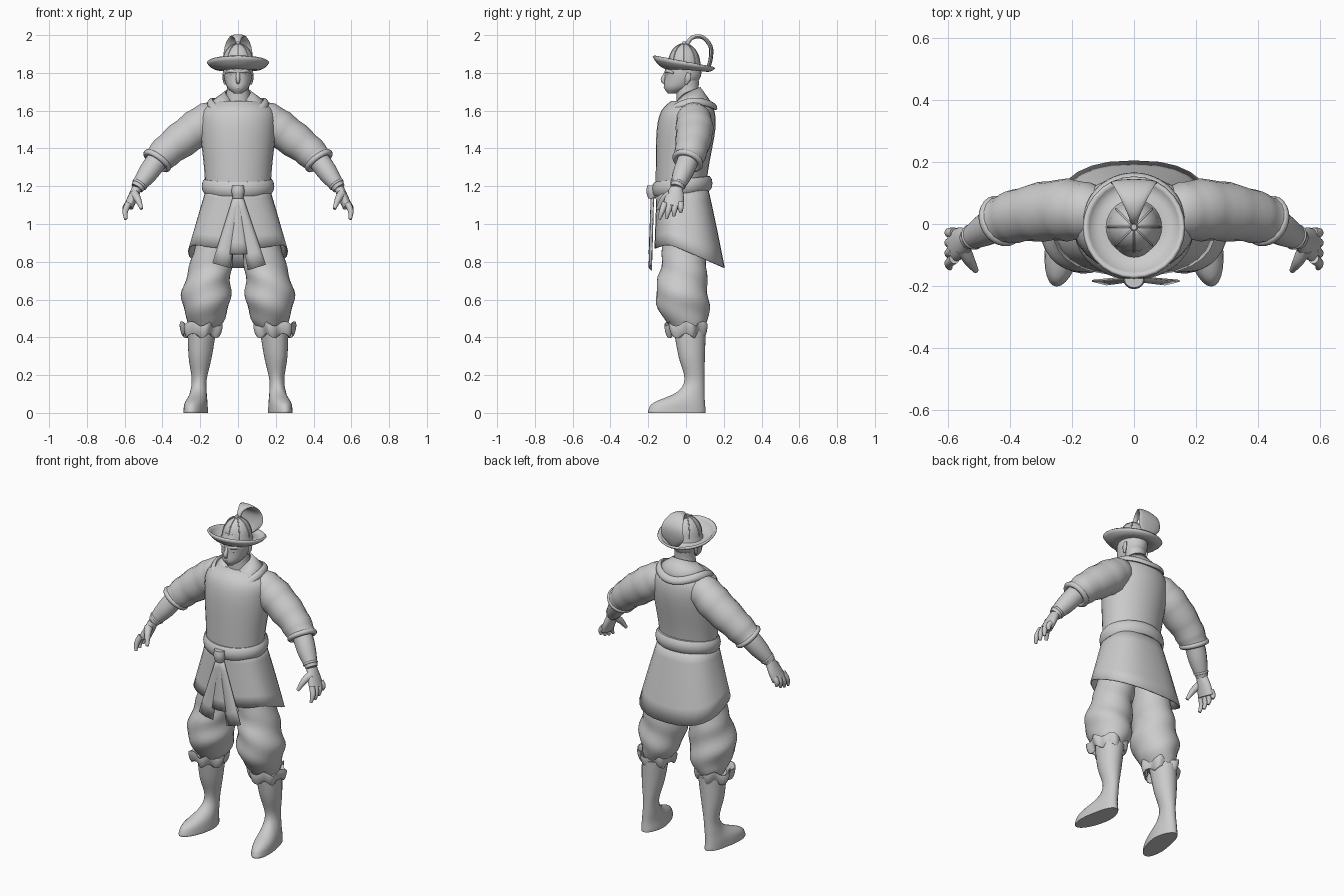
import bpy
import bmesh
from math import sin, cos, pi, radians
from mathutils import Vector

cube = bpy.data.objects.get("Cube")
if cube:
    bpy.data.objects.remove(cube, do_unlink=True)

GREY = (0.6, 0.6, 0.6, 1)
grey = bpy.data.materials.new("plain grey")
grey.use_nodes = True
grey.diffuse_color = GREY
grey.node_tree.nodes["Principled BSDF"].inputs["Base Color"].default_value = GREY


def angles(count):
    return [2 * pi * i / count for i in range(count)]


def finish(ob, mirror=False, thickness=0):
    """Colour, smooth shading and modifiers shared by every part."""
    ob.data.materials.append(grey)
    bpy.ops.object.select_all(action="DESELECT")
    ob.select_set(True)
    bpy.context.view_layer.objects.active = ob
    bpy.ops.object.shade_smooth_by_angle(angle=radians(50))
    if thickness:
        ob.modifiers.new("cloth", "SOLIDIFY").thickness = thickness
    if mirror:
        ob.modifiers.new("mirror", "MIRROR").mirror_object = centre


def loft(name, rings, wrap=True, cap=True, loop=False, **options):
    """Skin rows of points; wrap closes each row, loop joins last row to first."""
    bm = bmesh.new()
    rows = [[bm.verts.new(point) for point in ring] for ring in rings]
    pairs = list(zip(rows, rows[1:]))
    if loop:
        pairs.append((rows[-1], rows[0]))
    for low, high in pairs:
        for i in range(0 if wrap else 1, len(low)):
            bm.faces.new((low[i - 1], low[i], high[i], high[i - 1]))
    if cap and wrap and not loop:
        bm.faces.new(rows[0])
        bm.faces.new(rows[-1])
    bmesh.ops.recalc_face_normals(bm, faces=bm.faces)
    mesh = bpy.data.meshes.new(name)
    bm.to_mesh(mesh)
    bm.free()
    ob = bpy.data.objects.new(name, mesh)
    bpy.context.collection.objects.link(ob)
    finish(ob, **options)


def curve_through(keys, steps=4):
    """Smooth run of values passing through every key."""
    keys = [Vector(key) for key in keys]
    result = []
    for i in range(len(keys) - 1):
        a, b, c, d = keys[max(i - 1, 0)], keys[i], keys[i + 1], keys[min(i + 2, len(keys) - 1)]
        for step in range(steps):
            t = step / steps
            result.append(b + ((c - a) + ((a * 2 - b * 5 + c * 4 - d) + (b * 3 - a - c * 3 + d) * t) * t) * t / 2)
    return result + [keys[-1]]


def oval(x, y, z, rx, ry, tilt=0, fold=0):
    """Level ring; tilt raises the back, fold presses slanting creases into it."""
    ring = []
    for a in angles(28):
        crease = 1 + fold * sin(2 * a + z * 42)
        ring.append(Vector((x + rx * cos(a) * crease, y + ry * sin(a) * crease, z + tilt * sin(a))))
    return ring


def stack(name, keys, fold=0, **options):
    """Upright solid from (x, y, z, width radius, depth radius) keys."""
    loft(name, [oval(*key, fold=fold) for key in curve_through(keys)], **options)


def limb(name, joints, radii, side=(0, 1, 0), thin=1, fold=0, **options):
    """Tube through joints; thin limits its thickness across the side direction."""
    path = curve_through([(*joint, radius) for joint, radius in zip(joints, radii)])
    rings = []
    for i, (x, y, z, r) in enumerate(path):
        ahead, behind = path[min(i + 1, len(path) - 1)], path[max(i - 1, 0)]
        along = (ahead - behind).to_3d().normalized()
        v = Vector(side) - along * along.dot(Vector(side))
        v.normalize()
        u = along.cross(v)
        r *= 1 + fold * sin(i * 2)
        rings.append([Vector((x, y, z)) + u * min(r, thin) * cos(a) + v * r * sin(a) for a in angles(16)])
    loft(name, rings, **options)


def band(name, rim, width, height, flare=0, **options):
    """Rounded strip following a rim around the body; flare pushes its top outward."""
    rings = []
    for b in angles(10):
        out = cos(b) * width + sin(b) * flare
        rings.append([rim(a) + Vector((cos(a) * out, sin(a) * out, sin(b) * height)) for a in angles(48)])
    loft(name, rings, loop=True, **options)


def hoop(name, at, toward, radius, thickness):
    """Pair of rolled cloth rings across the arms."""
    turn = (toward - at).to_track_quat("Z", "Y").to_euler()
    bpy.ops.mesh.primitive_torus_add(location=at, rotation=turn, major_radius=radius, minor_radius=thickness,
                                     major_segments=24, minor_segments=8)
    ob = bpy.context.object
    ob.name = name
    finish(ob, mirror=True)


centre = bpy.data.objects.new("mirror_centre", None)
centre.hide_render = True
bpy.context.collection.objects.link(centre)

# Head and neck
stack("head", [(0, -.075, 1.69, .02, .02), (0, -.045, 1.72, .055, .07), (0, -.02, 1.77, .073, .093),
               (0, -.015, 1.82, .077, .096), (0, -.01, 1.88, .07, .08)])
stack("neck", [(0, .03, 1.6, .08, .08), (0, .01, 1.7, .06, .06), (0, .01, 1.76, .06, .06)])
SIDEWAYS = (1, 0, 0)
limb("nose", [(0, -.1, 1.81), (0, -.122, 1.765), (0, -.108, 1.745)], [.008, .012, .008], SIDEWAYS)
limb("brows", [(.01, -.106, 1.805), (.04, -.095, 1.81), (.065, -.065, 1.8)], [.008, .01, .006], mirror=True)
limb("eyes", [(.015, -.104, 1.785), (.035, -.097, 1.787), (.05, -.082, 1.785)], [.003, .006, .003], mirror=True)
limb("mouth", [(-.02, -.1, 1.722), (0, -.112, 1.722), (.02, -.1, 1.722)], [.003, .006, .003])
limb("ears", [(.068, 0, 1.74), (.076, .01, 1.77), (.075, .015, 1.8)], [.006, .016, .01], thin=.006, mirror=True)

# Helmet: ribbed dome, then a brim that curls up toward the front
quarter = [(i + .5) / 8 * pi / 2 for i in range(8)]
dome = [(.084 * sin(a), 1.84 + .115 * cos(a)) for a in quarter]
hat = [oval(0, -.01, z, r, r) for r, z in dome]
for i in range(7):
    t = i / 6
    reach = .09 + .066 * t
    hat.append(oval(0, -.01, 1.828 + .034 * t ** 3, reach, reach, tilt=-.03 * t))
loft("helmet", hat, cap=False, thickness=.012)
for a in angles(8):
    limb("helmet_rib", [(r * cos(a), r * sin(a) - .01, z) for r, z in dome], [.003] * len(dome), (-sin(a), cos(a), 0))
stack("plume_socket", [(0, -.01, 1.94, .016, .016), (0, -.01, 1.965, .009, .009)])

# Plume curling over the back
limb("plume", [(0, 0, 1.94), (0, .03, 1.985), (0, .085, 1.99), (0, .13, 1.94), (0, .13, 1.87), (0, .11, 1.81)],
     [.01, .02, .045, .07, .072, .015], SIDEWAYS, thin=.011)

# Tunic body
stack("tunic", [(0, -.03, 1.15, .17, .13), (0, -.02, 1.3, .18, .14), (0, 0, 1.5, .2, .155),
                (0, .01, 1.6, .19, .14), (0, .02, 1.65, .12, .1)])


# Flared skirt with squarish corners, its hem slanting down to the back
def squared(value):
    return abs(value) ** .8 * (1 if value > 0 else -1)


skirt = []
for step in range(6):
    t = step / 5
    ring = []
    for a in angles(28):
        depth = .135 + .07 * t if sin(a) > 0 else .135 + .032 * t
        x = (.165 + .1 * t) * squared(cos(a))
        y = .02 * t - .02 + depth * squared(sin(a))
        hem = .3 + .43 * max(y + .1, 0) + .03 * max(-sin(a), 0) ** 2
        ring.append(Vector((x, y, 1.2 - t * hem)))
    skirt.append(ring)
loft("skirt", skirt, cap=False, thickness=.006)

# Sash, knot and hanging tails
band("sash", lambda a: Vector((.172 * cos(a), .14 * sin(a) - .02, 1.2 + .015 * sin(a))), .02, .04)
stack("sash_knot", [(0, -.18, 1.135, .026, .02), (0, -.18, 1.17, .034, .03), (0, -.18, 1.205, .03, .025)])


def tail(name, lean, spread, drop):
    """Flat strip that widens and drifts sideways as it falls."""
    rows = []
    for i in range(6):
        t = i / 5
        half = .022 + spread * t
        rows.append([Vector((lean * t + half * s, -.18 - .012 * t - .006 * cos(s * 3), 1.16 - drop * t + lean * s * t * .15))
                     for s in (-1, -.5, 0, .5, 1)])
    loft(name, rows, wrap=False, thickness=.006)


tail("sash_tail_right", -.088, .026, .38)
tail("sash_tail_left", .1, .026, .39)
tail("front_panel", 0, .033, .32)


# Rolled collar with an inner shirt open at the throat
def collar(a):
    return Vector((.148 * cos(a), .01 + .14 * sin(a), 1.645 + .03 * sin(a) - .052 * sin(a) ** 2))


def throat(a):
    return Vector((.068 * cos(a), .01 + .066 * sin(a), 1.7 + .025 * sin(a) - .05 * max(0, -sin(a)) ** 3))


band("collar", collar, .014, .02, flare=-.008)
loft("inner_shirt", [[collar(a).lerp(throat(a), t) for a in angles(28)] for t in (0, .5, 1)], cap=False, thickness=.008)

# Sleeves, rolled cuffs, forearms and wrist bands
chest, shoulder = Vector((.07, .03, 1.59)), Vector((.15, .04, 1.555))
upper_arm, elbow = Vector((.24, .045, 1.49)), Vector((.36, .03, 1.4))
cuff, wrist, knuckles = Vector((.428, .01, 1.335)), Vector((.535, -.05, 1.19)), Vector((.58, -.07, 1.09))
limb("sleeves", [chest, shoulder, upper_arm, elbow, cuff], [.06, .092, .099, .088, .078], fold=.03, mirror=True)
hoop("sleeve_cuffs", cuff, wrist, .07, .016)
limb("forearms", [elbow, cuff, cuff.lerp(wrist, .5), wrist], [.05, .056, .052, .034], mirror=True)
hoop("wrist_bands", cuff.lerp(wrist, .87), wrist, .036, .007)

# Hands with four fingers fanned from the knuckles
limb("palms", [wrist, wrist.lerp(knuckles, .5), knuckles], [.034, .05, .054], thin=.026, mirror=True)
for i, finger in enumerate(("index", "middle", "ring", "little")):
    root = knuckles + Vector((0, .028 * i - .042, .02))
    tip = root + Vector((.014, .01 * i - .03, -.085 + .004 * i * i))
    bend = root.lerp(tip, .5) + Vector((.01, 0, 0))
    limb(finger + "_fingers", [root, bend, tip], [.017, .015, .008], mirror=True)
limb("thumbs", [(.55, -.08, 1.16), (.53, -.12, 1.13), (.51, -.15, 1.08)], [.024, .018, .009], SIDEWAYS, mirror=True)

# Baggy breeches
stack("breeches", [(.1, -.01, 1, .1, .11), (.14, -.01, .8, .11, .12), (.16, -.02, .7, .12, .13),
                   (.17, -.02, .6, .13, .14), (.17, 0, .5, .1, .12), (.18, .01, .44, .07, .08)], fold=.04, mirror=True)


# Pleated ruffles below the knees
def ruffle(a):
    reach = .095 + .012 * sin(6 * a)
    return Vector((.195 + reach * cos(a), reach * sin(a), .44 + .012 * cos(6 * a)))


band("knee_ruffles", ruffle, .008, .034, flare=.008, mirror=True)

# Boots with the toes turned out
boots = []
for key in curve_through([(.2, .02, .44, .075, .085), (.21, .03, .3, .062, .07), (.215, .045, .18, .04, .053),
                          (.22, .025, .11, .044, .073), (.225, -.035, .055, .056, .135), (.225, -.048, .015, .06, .152),
                          (.225, -.048, 0, .06, .152)]):
    ring = oval(*key)
    for point in ring:
        point.x -= .17 * min(point.y, 0) + .01
    boots.append(ring)
loft("boots", boots, mirror=True)
